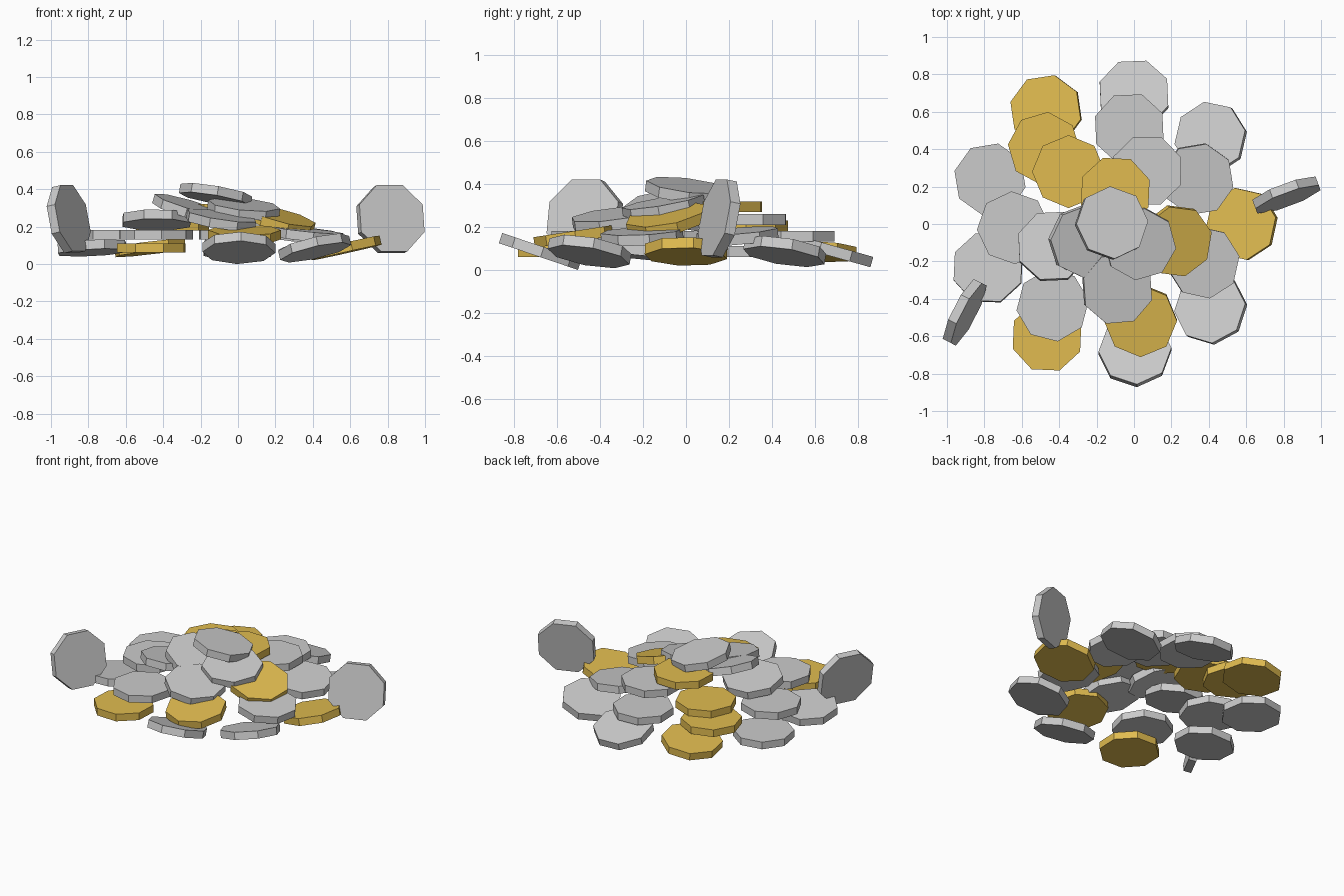
import bpy
from math import radians
from mathutils import Vector, Quaternion

if "Cube" in bpy.data.objects:
    bpy.data.objects.remove(bpy.data.objects["Cube"])

gold = bpy.data.materials.new("gold")
gold.diffuse_color = (0.75, 0.5, 0.08, 1)
gold.use_nodes = True
gold.node_tree.nodes["Principled BSDF"].inputs["Base Color"].default_value = gold.diffuse_color


def coin(name, z, x, y, spin, face=None, colour=None):
    """Octagonal coin; face is the horizontal part of its facing direction."""
    flat = Vector(face or (0, 0))
    n = Vector((flat.x, flat.y, max(0, 1 - flat.length_squared) ** 0.5))
    up = Vector((0, 0, 1))
    standing = flat.length > 0.5
    tilt = n.to_track_quat('Z', 'Y') if standing else up.rotation_difference(n)
    bpy.ops.mesh.primitive_cylinder_add(vertices=8, radius=0.195, depth=0.05)
    ob = bpy.context.object
    ob.name = name
    ob.rotation_mode = 'QUATERNION'
    ob.rotation_quaternion = tilt @ Quaternion(up, radians(spin))
    ob.location = (x, y, z)
    if colour:
        ob.data.materials.append(gold)


def layer(name, z, *coins):
    for i, c in enumerate(coins, 1):
        coin(f"{name}_{i}", z, *c)


# coins on the ground around the rim: x, y, spin, facing, colour
layer("rim_coin", 0.086,
      (-0.47, 0.605, 31, (-0.12, 0.05), "gold"),
      (0, 0.69, 25, (0, 0.27)),
      (0.41, 0.46, 10, (-0.2, 0.15)),
      (-0.77, 0.24, 32),
      (-0.78, -0.235, 20, (-0.05, 0.1)),
      (-0.465, -0.6, 20, None, "gold"),
      (0.005, -0.68, 3, (0, 0.32)),
      (0.41, -0.45, 5, (-0.22, 0.17)),
      (0.575, 0, 10, (-0.22, 0.02), "gold"))

# second layer
layer("middle_coin", 0.157,
      (-0.48, 0.405, 39, None, "gold"),
      (-0.025, 0.51, 25),
      (0.34, 0.24, 32, (0.08, -0.08)),
      (-0.645, -0.02, 3),
      (-0.435, -0.435, 8),
      (0.035, -0.515, 0, (0, -0.15), "gold"),
      (0.37, -0.205, 10, (0.1, -0.05)))

# third layer
layer("step_coin", 0.205, (-0.35, 0.28, 0, None, "gold"))
layer("upper_coin", 0.235,
      (0.07, 0.285, 22),
      (-0.435, -0.12, 25, (0, 0.17)),
      (-0.09, -0.345, 27, (0.15, -0.12)),
      (0.225, -0.09, 14, (0.25, -0.18), "gold"))

# crown of the heap
layer("crown_coin", 0.295,
      (-0.1, 0.17, 20, None, "gold"),
      (0.03, -0.105, 38, (0.1, -0.17)),
      (-0.265, -0.09, 42, (0.28, -0.12)))
layer("top_coin", 0.37, (-0.12, 0.005, 3, (0.17, 0.12)))

# two coins standing on edge, leaning back slightly
layer("standing_coin", 0.24,
      (-0.905, -0.472, 22.5, (0.87, -0.45)),
      (0.815, 0.155, 22.5, (0.34, -0.92)))
